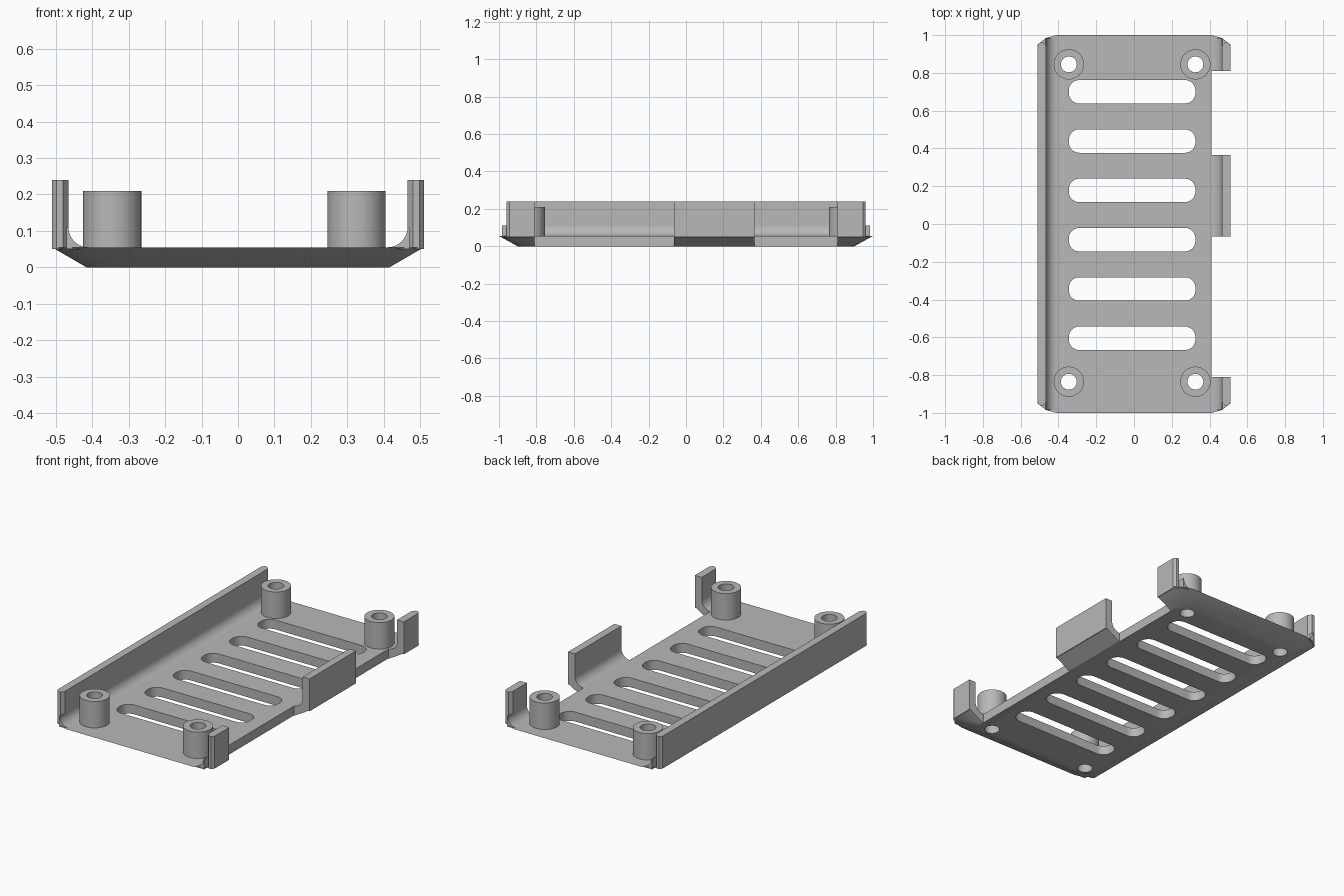
import bpy, bmesh, math
from mathutils import Matrix

cube = bpy.data.objects.get("Cube")
if cube:
    bpy.data.objects.remove(cube, do_unlink=True)

# One grey plastic
grey = bpy.data.materials.new("grey plastic")
grey.use_nodes = True
colour = (0.48, 0.48, 0.48, 1)
grey.diffuse_color = colour
grey.node_tree.nodes["Principled BSDF"].inputs["Base Color"].default_value = colour

FLOOR = 0.055
HOLE = 0.042
POSTS = [(x, y) for x in (-0.345, 0.325) for y in (-0.835, 0.845)]


def loft(bm, lower, upper):
    """Closed solid between two loops with equal point counts."""
    a = [bm.verts.new(p) for p in lower]
    b = [bm.verts.new(p) for p in upper]
    bm.faces.new(a[::-1])
    bm.faces.new(b)
    for i in range(len(a)):
        j = (i + 1) % len(a)
        bm.faces.new((a[i], a[j], b[j], b[i]))


def prism(bm, outline, z0, z1):
    loft(bm, [(x, y, z0) for x, y in outline], [(x, y, z1) for x, y in outline])


def rounded(x0, x1, y0, y1, r, steps=8):
    """Rounded rectangle outline, counter-clockwise."""
    pts = []
    corners = [(x1 - r, y1 - r), (x0 + r, y1 - r), (x0 + r, y0 + r), (x1 - r, y0 + r)]
    for k, (cx, cy) in enumerate(corners):
        for i in range(steps + 1):
            a = math.pi / 2 * (k + i / steps)
            pts.append((cx + r * math.cos(a), cy + r * math.sin(a)))
    return pts


def finish(bm, name):
    bmesh.ops.recalc_face_normals(bm, faces=bm.faces)
    mesh = bpy.data.meshes.new(name)
    bm.to_mesh(mesh)
    bm.free()
    mesh.materials.append(grey)
    obj = bpy.data.objects.new(name, mesh)
    bpy.context.collection.objects.link(obj)
    return obj


def smooth(obj):
    bpy.ops.object.select_all(action="DESELECT")
    obj.select_set(True)
    bpy.context.view_layer.objects.active = obj
    bpy.ops.object.shade_smooth_by_angle(angle=math.radians(30))


# Base plate with sloping underside edges and softened corners
def plate_outline(w, d, z):
    q = [(w, d - 0.05), (w - 0.045, d - 0.015), (w - 0.1, d)]
    half = q + [(-x, y) for x, y in q[::-1]]
    return [(x, y, z) for x, y in half + [(-x, -y) for x, y in half]]


bm = bmesh.new()
loft(bm, plate_outline(0.415, 0.9, 0), plate_outline(0.51, 1.0, FLOOR))
plate = finish(bm, "base_plate")

# Cutter: vent slots, screw holes and side recesses
bm = bmesh.new()
for i in range(6):
    y = 0.7 - 0.261 * i
    prism(bm, rounded(-0.345, 0.325, y - 0.062, y + 0.062, 0.055), -0.1, 0.15)
for x, y in POSTS:
    prism(bm, rounded(x - HOLE, x + HOLE, y - HOLE, y + HOLE, HOLE - 0.0005), -0.1, 0.15)
for y0, y1 in ((-0.81, -0.065), (0.365, 0.81)):
    prism(bm, [(0.41, y0), (0.6, y0), (0.6, y1), (0.41, y1)], -0.1, 0.15)
cutter = finish(bm, "plate_cutter")
cutter.hide_render = True
cut = plate.modifiers.new("openings", "BOOLEAN")
cut.operation = "DIFFERENCE"
cut.solver = "EXACT"
cut.object = cutter
bpy.context.view_layer.objects.active = plate
bpy.ops.object.modifier_apply(modifier=cut.name)
bpy.data.objects.remove(cutter, do_unlink=True)
smooth(plate)


# Side wall: upright strip plus a concave fillet down to the floor
def wall(name, side, y0, y1):
    bm = bmesh.new()
    low, high = y0 < -0.8, y1 > 0.8      # ends that reach a plate corner
    outline = [(0.51, y0 + 0.015 * low), (0.51, y1 - 0.015 * high),
               (0.498, y1), (0.48, y1), (0.465, y1 - 0.02 * high),
               (0.465, y0 + 0.02 * low), (0.48, y0), (0.498, y0)]
    if not high:
        outline[2:4] = []
    if not low:
        outline[-2:] = []
    prism(bm, [(side * x, y) for x, y in outline], 0.05, 0.24)
    r = 0.055
    arc = [math.pi / 2 * i / 10 for i in range(11)]
    profile = [(0.41 + r * math.sin(a), FLOOR + r - r * math.cos(a)) for a in arc]
    profile += [(0.47, FLOOR + r), (0.47, 0.05), (0.41, 0.05)]
    f0, f1 = y0 - 0.025 * low, y1 + 0.025 * high
    loft(bm, [(side * x, f0, z) for x, z in profile],
         [(side * x, f1, z) for x, z in profile])
    smooth(finish(bm, name))


wall("right_wall", -1, -0.96, 0.96)
wall("left_front_tab", 1, -0.96, -0.81)
wall("left_middle_tab", 1, -0.065, 0.365)
wall("left_back_tab", 1, 0.81, 0.96)

# Hollow screw posts
for n, (x, y) in enumerate(POSTS):
    bm = bmesh.new()
    ring = [(HOLE, 0.05), (0.08, 0.05), (0.08, 0.21), (HOLE, 0.21)]
    vs = [bm.verts.new((r, 0, z)) for r, z in ring]
    edges = [bm.edges.new((vs[i], vs[(i + 1) % 4])) for i in range(4)]
    bmesh.ops.spin(bm, geom=vs + edges, cent=(0, 0, 0), axis=(0, 0, 1),
                   angle=math.tau, steps=40, use_duplicate=False)
    bmesh.ops.remove_doubles(bm, verts=bm.verts, dist=0.0005)
    bmesh.ops.transform(bm, matrix=Matrix.Translation((x, y, 0)), verts=bm.verts)
    smooth(finish(bm, f"screw_post_{n + 1}"))
